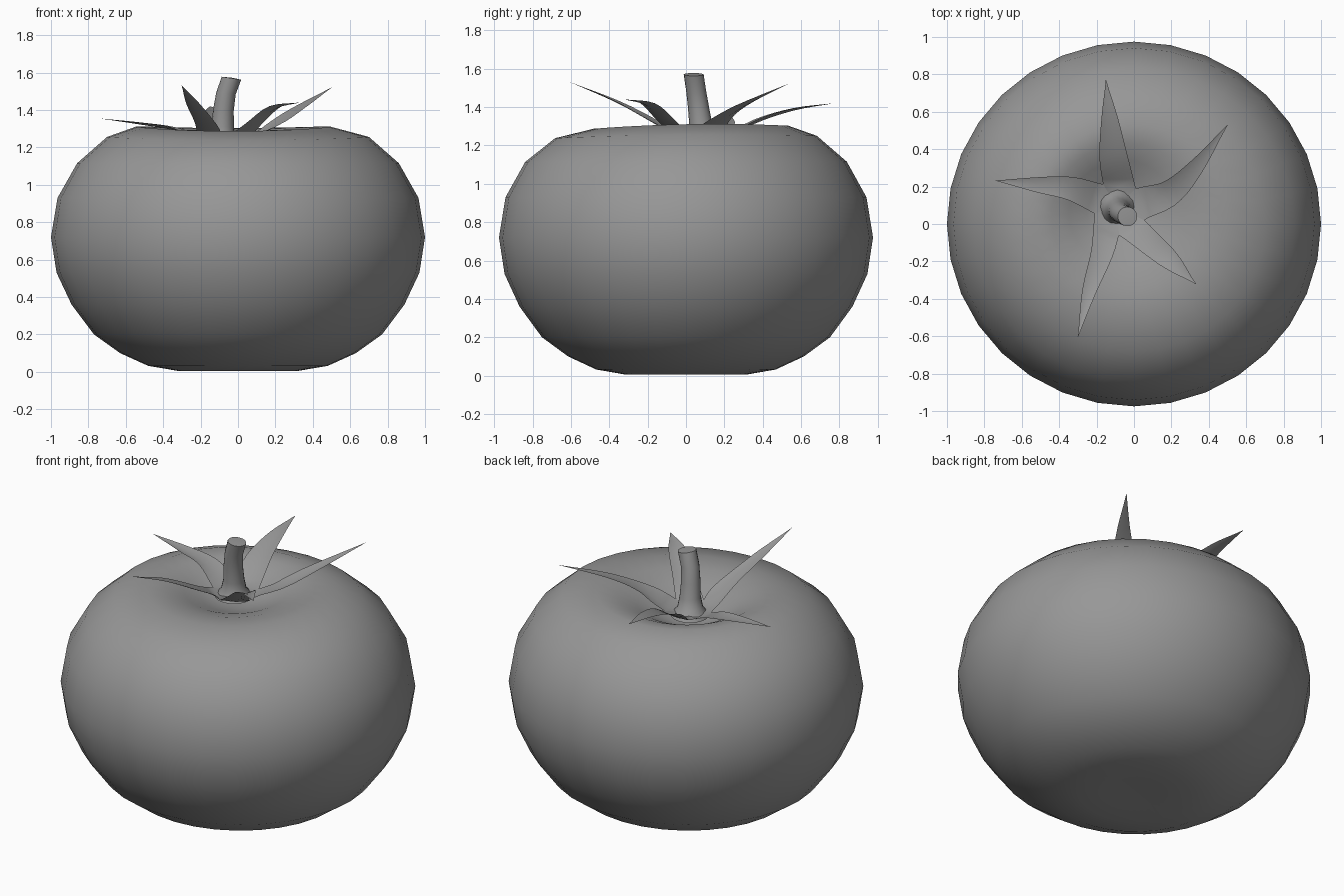
import bpy
from math import sin, cos, pi
from mathutils import Vector

if "Cube" in bpy.data.objects:
    bpy.data.objects.remove(bpy.data.objects["Cube"])

grey = bpy.data.materials.new("dark_grey")
grey.diffuse_color = (0.31, 0.31, 0.31, 1)
grey.use_nodes = True
grey.node_tree.nodes["Principled BSDF"].inputs["Base Color"].default_value = grey.diffuse_color


def make_object(name, verts, faces):
    mesh = bpy.data.meshes.new(name)
    mesh.from_pydata([tuple(v) for v in verts], [], faces)
    mesh.polygons.foreach_set("use_smooth", [True] * len(faces))
    mesh.materials.append(grey)
    mesh.update()
    obj = bpy.data.objects.new(name, mesh)
    bpy.context.collection.objects.link(obj)
    return obj


def skin_rings(rings, bottom, top):
    """Close a stack of equal rings with a pole at each end."""
    n = len(rings[0])
    verts = [v for ring in rings for v in ring] + [bottom, top]
    b, t, last = len(verts) - 2, len(verts) - 1, (len(rings) - 1) * n
    faces = []
    for i in range(n):
        j = (i + 1) % n
        faces += [(k * n + i, k * n + j, k * n + n + j, k * n + n + i)
                  for k in range(len(rings) - 1)]
        faces += [(b, j, i), (t, last + i, last + j)]
    return verts, faces


def spline(points, t):
    """Catmull-Rom point along a list of vectors, t from 0 to 1."""
    s = t * (len(points) - 1)
    i = min(int(s), len(points) - 2)
    f = s - i
    p1, p2 = points[i], points[i + 1]
    p0 = points[i - 1] if i else p1 * 2 - p2
    p3 = points[i + 2] if i + 2 < len(points) else p2 * 2 - p1
    return 0.5 * (2 * p1 + (p2 - p0) * f + (2 * p0 - 5 * p1 + 4 * p2 - p3) * f * f
                  + (3 * p1 - p0 - 3 * p2 + p3) * f ** 3)


# Fruit: squat lathe with an off-centre, slightly uneven stem dimple
profile = [(0.16, 0.01), (0.32, 0.005), (0.48, 0.032), (0.63, 0.1), (0.77, 0.2),
           (0.89, 0.36), (0.97, 0.53), (1.0, 0.72), (0.965, 0.93), (0.86, 1.115),
           (0.7, 1.25), (0.52, 1.303), (0.4, 1.29), (0.29, 1.25), (0.18, 1.195),
           (0.09, 1.165)]
rings = []
for r, z in profile:
    top = max(0.0, (z - 1.1) / 0.2)
    shift = max(0.0, 1 - r / 0.7) if top else 0.0
    ring = []
    for i in range(32):
        a = 2 * pi * i / 32
        wave = 0.008 * min(1, top) * min(1, r / 0.5) * (cos(2 * a) + sin(a))
        ring.append((r * cos(a) - 0.1 * shift, 0.975 * r * sin(a) + 0.1 * shift, z + wave))
    rings.append(ring)
make_object("fruit", *skin_rings(rings, (0, 0, 0.012), (-0.1, 0.1, 1.155)))

# Stem: bent tube with a flared foot
stem_path = [(-0.09, 0.09, 1.2, 0.105), (-0.09, 0.09, 1.228, 0.09),
             (-0.088, 0.085, 1.252, 0.072), (-0.082, 0.077, 1.31, 0.06),
             (-0.078, 0.065, 1.4, 0.055), (-0.064, 0.052, 1.49, 0.052),
             (-0.035, 0.04, 1.57, 0.052)]
rings = []
for k, (x, y, z, r) in enumerate(stem_path):
    tilt = 0.15 * (k / 6) ** 2
    rings.append([(x + r * cos(a), y + r * sin(a), z - r * cos(a) * tilt)
                  for a in (2 * pi * i / 16 for i in range(16))])
stem = make_object("stem", *skin_rings(rings, (-0.09, 0.09, 1.2), (-0.035, 0.04, 1.573)))
bpy.context.view_layer.objects.active = stem
stem.select_set(True)
bpy.ops.object.shade_smooth_by_angle(angle=0.9)

# Calyx: five pointed sepals that share the notch points around a small hub
hub = Vector((-0.09, 0.09, 1.23))
notches = [Vector(p) for p in ((0.055, 0.02, 1.235), (0.01, 0.19, 1.235),
                               (-0.165, 0.212, 1.235), (-0.21, 0.055, 1.235),
                               (-0.08, -0.06, 1.235))]
# Rows of x, y, z, width; sepal i sits between notch i and notch i + 1
sepals = [
    [(0.03, 0.12, 1.23, 0.17), (0.18, 0.16, 1.305, 0.14),
     (0.32, 0.29, 1.4, 0.09), (0.5, 0.53, 1.52, 0)],
    [(-0.08, 0.2, 1.23, 0.17), (-0.11, 0.36, 1.32, 0.15),
     (-0.13, 0.56, 1.385, 0.09), (-0.15, 0.77, 1.42, 0)],
    [(-0.185, 0.135, 1.23, 0.16), (-0.34, 0.19, 1.295, 0.125),
     (-0.52, 0.21, 1.325, 0.08), (-0.74, 0.232, 1.355, 0)],
    [(-0.145, 0.0, 1.23, 0.15), (-0.17, -0.15, 1.31, 0.12),
     (-0.24, -0.36, 1.425, 0.075), (-0.3, -0.605, 1.53, 0)],
    [(-0.01, -0.01, 1.23, 0.15), (0.085, -0.1, 1.315, 0.13),
     (0.2, -0.2, 1.41, 0.1), (0.33, -0.32, 1.44, 0)],
]
STEPS = 12
verts, faces = [hub], []
for i, rows in enumerate(sepals):
    path = [Vector(row) for row in rows]
    base = len(verts)
    for s in range(STEPS + 1):
        t = s / STEPS
        p = spline(path, t)
        d = (spline(path, min(1, t + 0.02)) - spline(path, max(0, t - 0.02))).xy.normalized()
        side = Vector((-d.y, d.x, 0)) * max(p.w, 0.002) / 2
        lift = Vector((0, 0, 0.1 * p.w))
        left, right = p.xyz + side + lift, p.xyz - side + lift
        # Blend the foot of the sepal onto its notch points
        if s == 0:
            fix_left, fix_right = notches[(i + 1) % 5] - left, notches[i] - right
        blend = (1 - t) ** 6
        verts += [left + fix_left * blend, p.xyz - lift * 0.4, right + fix_right * blend]
    for s in range(STEPS):
        k = base + s * 3
        faces += [(k, k + 1, k + 4, k + 3), (k + 1, k + 2, k + 5, k + 4)]
    faces += [(0, base + 1, base), (0, base + 2, base + 1)]
make_object("calyx", verts, faces)
